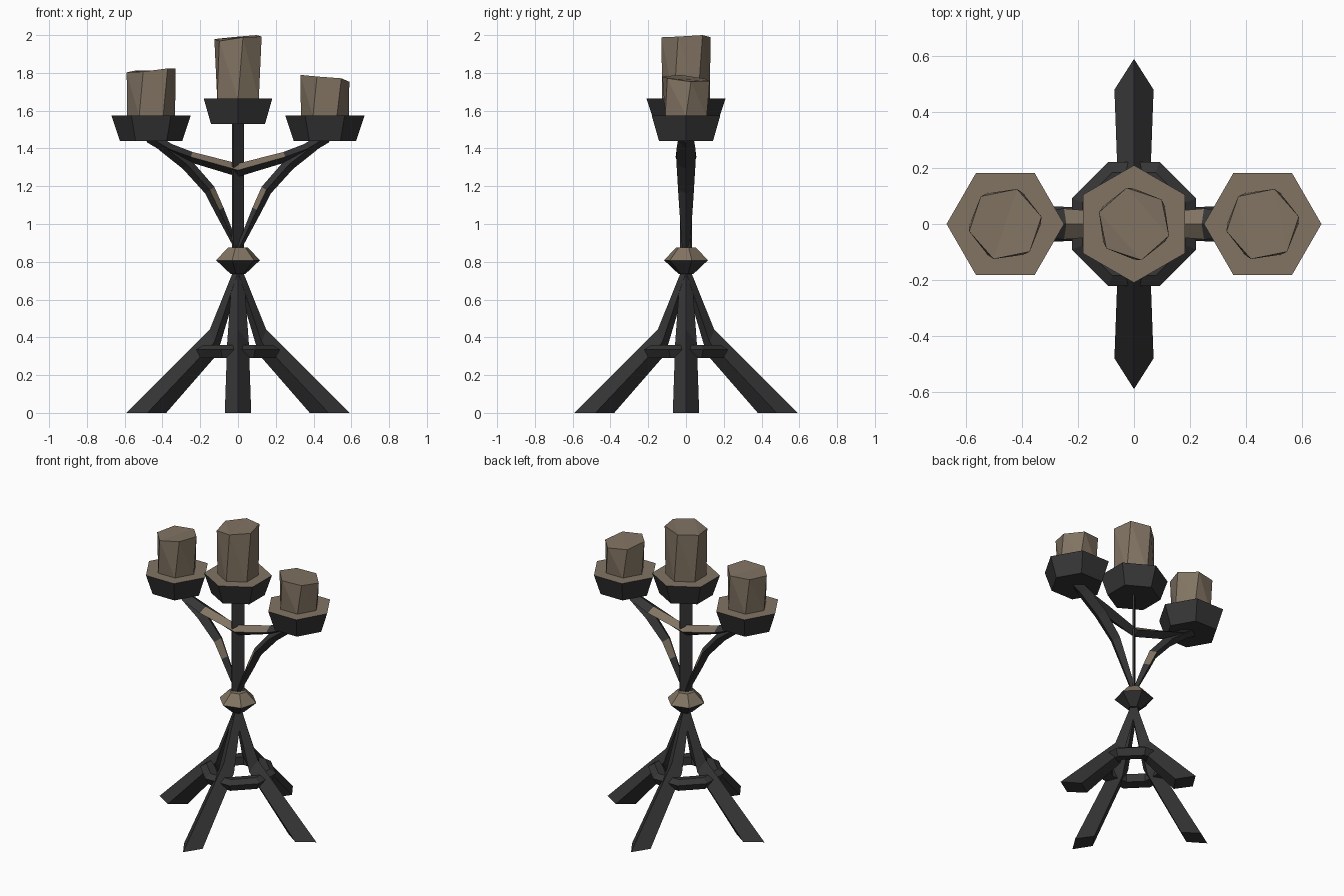
import bpy, bmesh, math, random
from mathutils import Vector

if "Cube" in bpy.data.objects:
    bpy.data.objects.remove(bpy.data.objects["Cube"])

random.seed(4)


def material(name, rgb):
    m = bpy.data.materials.new(name)
    m.diffuse_color = (*rgb, 1)
    m.use_nodes = True
    m.node_tree.nodes["Principled BSDF"].inputs["Base Color"].default_value = m.diffuse_color
    return m


IRON = material("dark iron", (0.036, 0.036, 0.037))
WAX = material("tan wax", (0.22, 0.172, 0.123))


def loft(name, rings, tan_rule=None, mat=None, closed=False):
    """Skin a list of equal-length rings; faces passing tan_rule become wax."""
    bm = bmesh.new()
    vs = [[bm.verts.new(p) for p in r] for r in rings]
    n = len(rings[0])
    pairs = list(zip(vs, vs[1:]))
    if closed:
        pairs.append((vs[-1], vs[0]))
    else:
        bm.faces.new(vs[0])
        bm.faces.new(vs[-1])
    for a, b in pairs:
        for i in range(n):
            j = (i + 1) % n
            bm.faces.new((a[i], a[j], b[j], b[i]))
    bmesh.ops.recalc_face_normals(bm, faces=bm.faces)
    if tan_rule:
        for f in bm.faces:
            f.material_index = int(tan_rule(f))
    me = bpy.data.meshes.new(name)
    bm.to_mesh(me)
    bm.free()
    for m in ([mat] if mat else [IRON, WAX]):
        me.materials.append(m)
    ob = bpy.data.objects.new(name, me)
    bpy.context.collection.objects.link(ob)
    return ob


def ngon(n, r, z, turn=0.0, cx=0.0):
    return [Vector((cx + r * math.cos(turn + i * math.tau / n),
                    r * math.sin(turn + i * math.tau / n), z)) for i in range(n)]


def diamond_bar(path):
    """Diamond-section rings along an XZ path of (x, z, thickness, width)."""
    pts = [Vector((x, 0, z)) for x, z, _, _ in path]
    rings = []
    for i, (_, _, t, w) in enumerate(path):
        d = (pts[min(i + 1, len(pts) - 1)] - pts[max(i - 1, 0)]).normalized()
        up, side = Vector((-d.z, 0, d.x)) * t, Vector((0, w, 0))
        rings.append([pts[i] + up, pts[i] + side, pts[i] - up, pts[i] - side])
    return rings


# Four bent legs: outer ridge, two side edges, inner ridge
LEG = [((.59, 0), (.48, .07, 0), (.38, 0)),
       ((.15, .44), (.125, .057, .375), (.11, .31)),
       ((.025, .75), (0, .03, .745), (-.015, .73))]
for k, label in enumerate(("right", "back", "left", "front")):
    rings = [[Vector((o[0], 0, o[1])), Vector((s[0], s[1], s[2])),
              Vector((i[0], 0, i[1])), Vector((s[0], -s[1], s[2]))] for o, s, i in LEG]
    leg = loft(label + "_leg", rings, mat=IRON)
    leg.rotation_euler.z = k * math.pi / 2

# Octagonal brace ring between the legs
brace = []
for i in range(8):
    a = math.tau * (i + .5) / 8
    brace.append([Vector((r * math.cos(a), r * math.sin(a), z))
                  for r, z in ((.15, .30), (.215, .29), (.24, .335), (.20, .36), (.15, .355))])
loft("brace_ring", brace, mat=IRON, closed=True)

# Knob where legs and arms meet, tan on its upper faces
t = math.radians(15)
loft("centre_knob", [ngon(6, .04, .735, t), ngon(6, .12, .808, t), ngon(6, .055, .875, t)],
     lambda f: f.normal.z > 0.1)

# Thin flat stem set diagonally
a, b = Vector((.028, .028, 0)), Vector((-.004, .004, 0))
loft("stem", [[s1 * a + s2 * b + Vector((0, 0, z)) for s1, s2 in ((1, 1), (-1, 1), (-1, -1), (1, -1))]
              for z in (.86, 1.55)], mat=IRON)

# Long upper arm, tan on top between the cup ends
half = [(.25, 1.355, .028, .055), (.36, 1.395, .03, .05), (.47, 1.46, .03, .04)]
loft("upper_arm", diamond_bar([(-x, z, t, w) for x, z, t, w in reversed(half)]
                              + [(0, 1.285, .035, .035)] + half),
     lambda f: f.normal.z > 0.2 and abs(f.calc_center_median().x) < .28)

# Lower curved arms
for label, s in (("left", -1), ("right", 1)):
    loft(label + "_lower_arm",
         diamond_bar([(s * x, z, t, w) for x, z, t, w in
                      ((0, .86, .012, .02), (.10, 1.075, .026, .035), (.15, 1.18, .03, .042),
                       (.27, 1.315, .032, .05), (.38, 1.40, .03, .05), (.46, 1.46, .025, .04))]),
         lambda f: f.normal.z > 0.2 and 1.1 < f.calc_center_median().z < 1.14)

# Cups and irregular candles: label, x, cup base, turn, candle top, top slope
for label, x, z, turn, top, slope in (("left", -.46, 1.44, 0, 1.82, .07),
                                      ("centre", 0, 1.53, math.pi / 6, 1.985, .1),
                                      ("right", .46, 1.44, 0, 1.77, -.07)):
    loft(label + "_cup", [ngon(6, .165, z, turn, x), ngon(6, .21, z + .135, turn, x)],
         lambda f: f.normal.z > 0.5)
    rim = ngon(6, .132, top, turn + .2, x)
    for p in rim:
        p.z = min(2.0, p.z + slope * (p.x - x) + random.uniform(-.012, .012))
    if label == "centre":
        max(rim, key=lambda p: p.z).z = 2.0
    candle = loft(label + "_candle", [ngon(6, .127, z + .13, turn, x), rim], mat=WAX)
    # Triangulate so the leaning sides stay faceted
    bm = bmesh.new()
    bm.from_mesh(candle.data)
    bmesh.ops.triangulate(bm, faces=bm.faces)
    bm.to_mesh(candle.data)
    bm.free()
